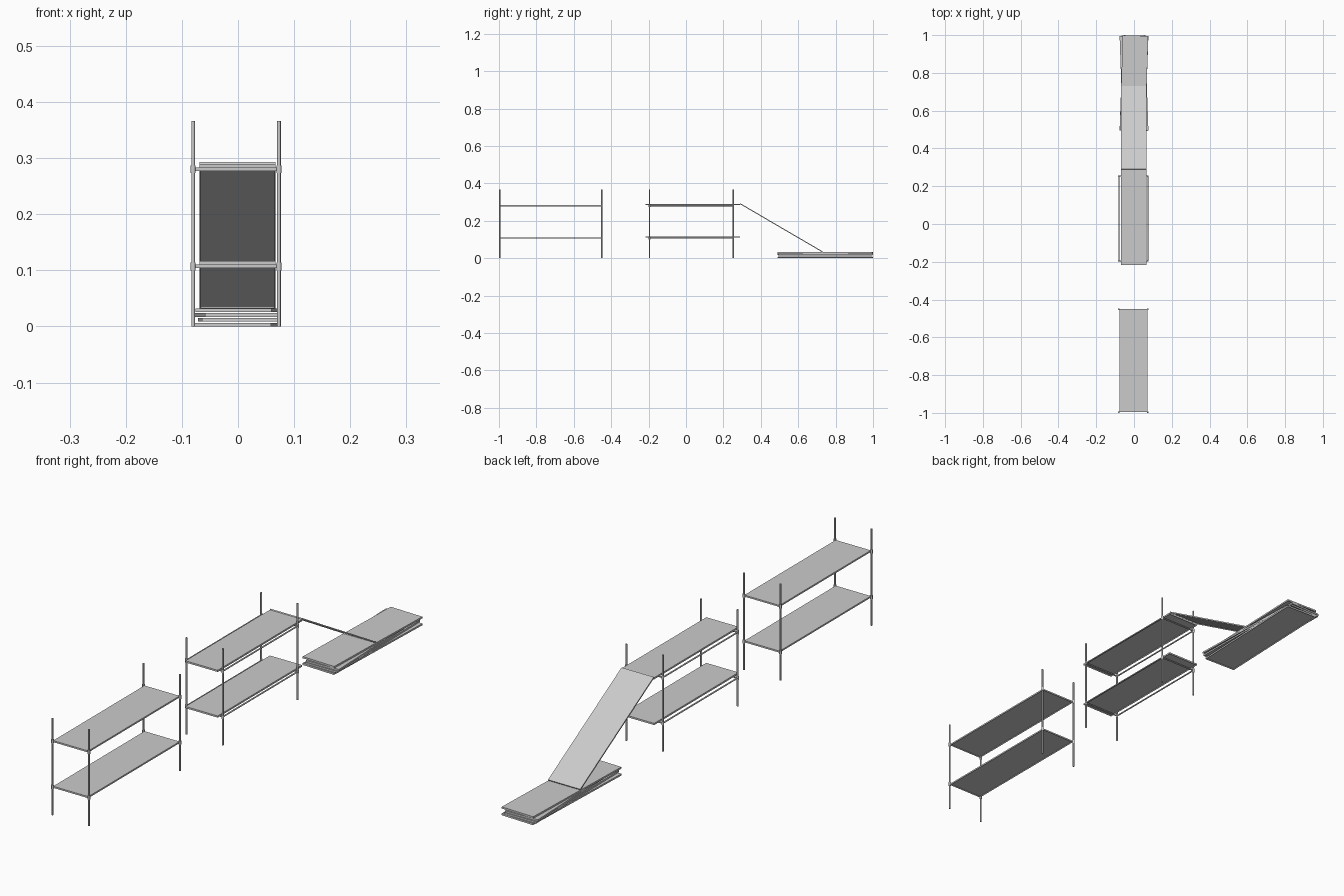
import bpy, bmesh
from math import radians, atan2, hypot
from mathutils import Vector, Matrix

cube = bpy.data.objects.get("Cube")
if cube:
    bpy.data.objects.remove(cube, do_unlink=True)

grey = bpy.data.materials.new("light grey metal")
grey.use_nodes = True
grey.diffuse_color = (0.6, 0.6, 0.6, 1)
grey.node_tree.nodes["Principled BSDF"].inputs["Base Color"].default_value = (0.6, 0.6, 0.6, 1)


def finish(name, bm, smooth=False):
    mesh = bpy.data.meshes.new(name)
    bm.to_mesh(mesh)
    bm.free()
    mesh.materials.append(grey)
    obj = bpy.data.objects.new(name, mesh)
    bpy.context.collection.objects.link(obj)
    if smooth:
        bpy.context.view_layer.objects.active = obj
        obj.select_set(True)
        bpy.ops.object.shade_smooth_by_angle(angle=radians(50))
        obj.select_set(False)
    return obj


def tube(name, start, end, radius=0.0033):
    """Round bar between two points."""
    a, b = Vector(start), Vector(end)
    bm = bmesh.new()
    bmesh.ops.create_cone(bm, cap_ends=True, segments=12, radius1=radius,
                          radius2=radius, depth=(b - a).length)
    turn = (b - a).to_track_quat('Z', 'Y').to_matrix().to_4x4()
    bm.transform(Matrix.Translation((a + b) / 2) @ turn)
    return finish(name, bm, smooth=True)


def tray(name, centre, size, pitch=0, yaw=0, rim=0.003):
    """Thin deck with a folded rim underneath; centre is the middle of its top."""
    bm = bmesh.new()
    bmesh.ops.create_cube(bm, size=1)
    bmesh.ops.scale(bm, vec=size, verts=bm.verts)
    bmesh.ops.translate(bm, vec=(0, 0, -size[2] / 2), verts=bm.verts)
    bm.faces.ensure_lookup_table()
    under = min(bm.faces, key=lambda f: f.calc_center_median().z)
    bmesh.ops.inset_region(bm, faces=[under], thickness=rim)
    inner = bmesh.ops.extrude_discrete_faces(bm, faces=[under])["faces"]
    bmesh.ops.translate(bm, vec=(0, 0, size[2] * 0.6),
                        verts=list({v for f in inner for v in f.verts}))
    bmesh.ops.remove_doubles(bm, verts=bm.verts, dist=1e-6)
    bm.transform(Matrix.Translation(centre) @ Matrix.Rotation(yaw, 4, 'Z')
                 @ Matrix.Rotation(pitch, 4, 'X'))
    return finish(name, bm)


LEFT, RIGHT, HEIGHT = 0.073, -0.080, 0.366
LEVELS = {"lower": 0.107, "upper": 0.28}
BOARD = (0.135, 0.505, 0.0065)


def posts(prefix, y_front, y_back):
    """Four uprights with collars where the shelves meet them."""
    for side, x in (("left", LEFT), ("right", RIGHT)):
        for end, y in (("front", y_front), ("back", y_back)):
            tube(f"{prefix}_{end}_{side}_post", (x, y, 0), (x, y, HEIGHT))
            for level, z in LEVELS.items():
                tube(f"{prefix}_{end}_{side}_{level}_collar",
                     (x, y, z - 0.007), (x, y, z + 0.007), 0.0045)


# Front rack with fixed shelves
posts("front_rack", -0.996, -0.451)
for level, z in LEVELS.items():
    tray(f"front_rack_{level}_shelf", (-0.003, -0.7235, z + 0.003), (0.147, 0.546, 0.006))

# Middle rack with rails and loose boards
Y0, Y1 = -0.195, 0.253
posts("middle_rack", Y0, Y1)
for level, z in LEVELS.items():
    for side, x in (("left", LEFT), ("right", RIGHT)):
        tube(f"middle_rack_{level}_{side}_rail", (x, Y0, z), (x, Y1, z), 0.0028)
    for end, y in (("front", Y0), ("back", Y1)):
        tube(f"middle_rack_{level}_{end}_rail", (RIGHT, y, z), (LEFT, y, z), 0.0028)
    tray(f"middle_rack_{level}_board", (-0.001, 0.036, z + 0.0095), BOARD)

# Sloping board from the middle rack down to the stack
dy, dz = 0.44, -0.257
tray("ramp_board", (-0.001, 0.291 + dy / 2, 0.293 + dz / 2),
     (0.135, hypot(dy, dz), 0.005), pitch=atan2(dz, dy))

# Loosely stacked spare boards
for i, yaw in enumerate((-2.0, 0.8, 2.0, -1.8)):
    tray(f"stacked_board_{i + 1}", (0, 0.745, 0.0065 + i * 0.0085), BOARD, yaw=radians(yaw))
